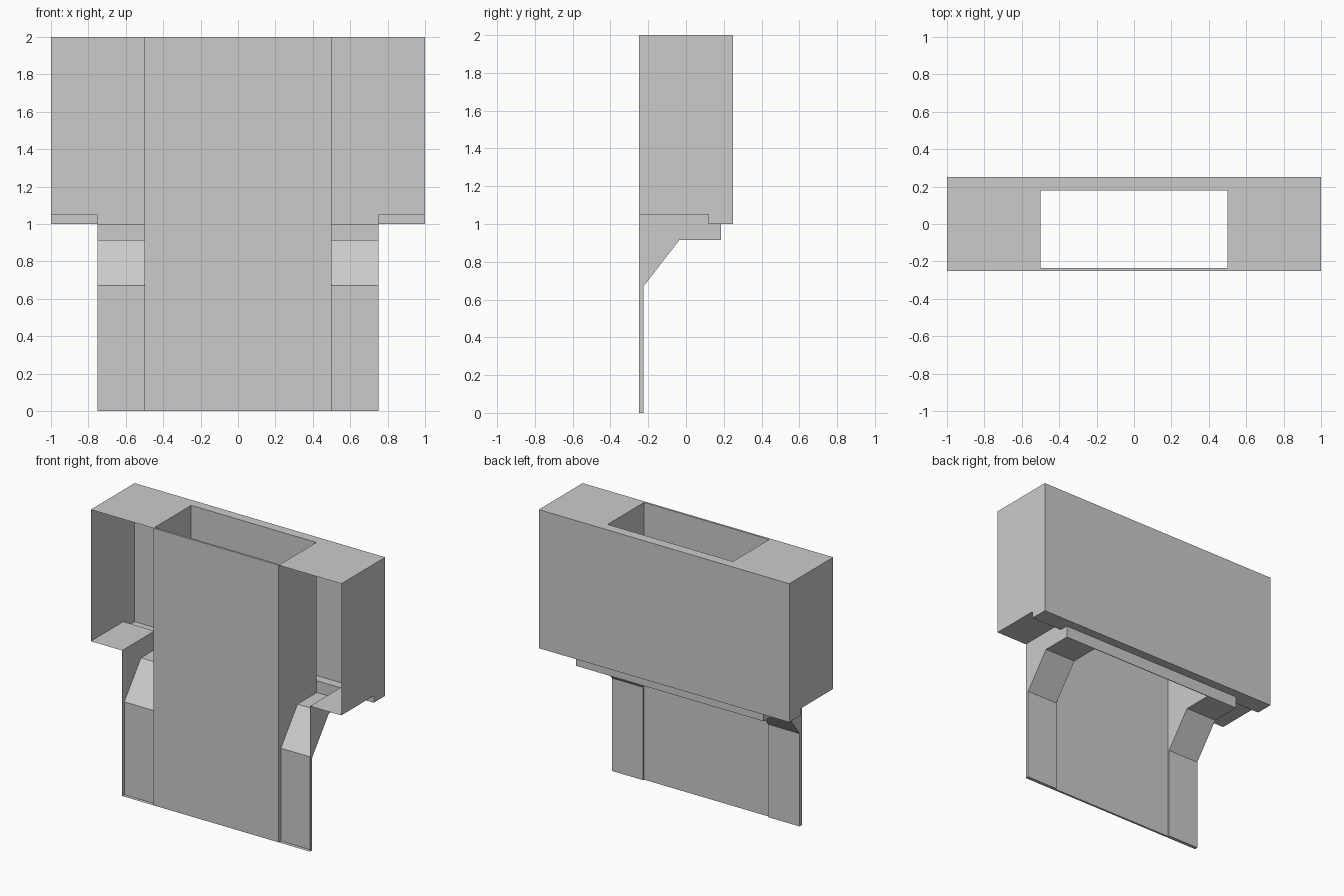
import bpy, bmesh

if "Cube" in bpy.data.objects:
    bpy.data.objects.remove(bpy.data.objects["Cube"])


def strip(bm, profile, x0, x1, closed=False):
    """Sweep a (y, z) profile along x as a thin sheet."""
    pts = profile + profile[:1] if closed else profile
    for a, b in zip(pts, pts[1:]):
        bm.faces.new([bm.verts.new(c) for c in
                      ((x0, *a), (x0, *b), (x1, *b), (x1, *a))])


def wall(bm, profile, x, flip=False):
    """Fill a (y, z) profile as a flat wall at x."""
    pts = profile[::-1] if flip else profile
    bm.faces.new([bm.verts.new((x, *p)) for p in pts])


def finish(bm, name, mirror=False):
    bmesh.ops.remove_doubles(bm, verts=bm.verts, dist=1e-5)
    mesh = bpy.data.meshes.new(name)
    bm.to_mesh(mesh)
    bm.free()
    ob = bpy.data.objects.new(name, mesh)
    bpy.context.collection.objects.link(ob)
    if mirror:
        mod = ob.modifiers.new("mirror", 'MIRROR')
        mod.use_axis[0] = True
    return ob


# Shared profile pieces (y, z)
ramp = [(-.25, 0), (-.225, 0), (-.225, .67), (-.035, .915)]
shelf_end = [(.185, .915), (.185, 1.0)]
back_top = [(.25, 1.0), (.25, 2.0), (-.25, 2.0)]
outer = [(-.25, 1.05), (.12, 1.05), (.12, 1.0)] + back_top

# Outer bay of each side: ledge floor, back, top and end wall, open in front
bm = bmesh.new()
strip(bm, outer, .75, 1.0)
wall(bm, outer, 1.0)
finish(bm, "outer_bay", mirror=True)

# Inner bay: shallow leg recess, ramp, shelf, back and top, open in front
bm = bmesh.new()
strip(bm, ramp + shelf_end + back_top, .5, .75)
wall(bm, ramp + shelf_end + [(.12, 1.0), (.12, 1.05), (-.25, 1.05)], .75)
wall(bm, ramp + [(.18, .915), (.18, 2.0), (-.25, 2.0)], .5, flip=True)
finish(bm, "inner_bay", mirror=True)

# Rear of the central shaft with the lower rail
bm = bmesh.new()
strip(bm, [(.18, .915)] + shelf_end + back_top[:2] + [(.18, 2.0)],
      -.5, .5, closed=True)
finish(bm, "shaft_back")

# Full-height front panel
bm = bmesh.new()
strip(bm, [(-.25, 0), (-.235, 0), (-.235, 2.0), (-.25, 2.0)],
      -.5, .5, closed=True)
finish(bm, "front_panel")
